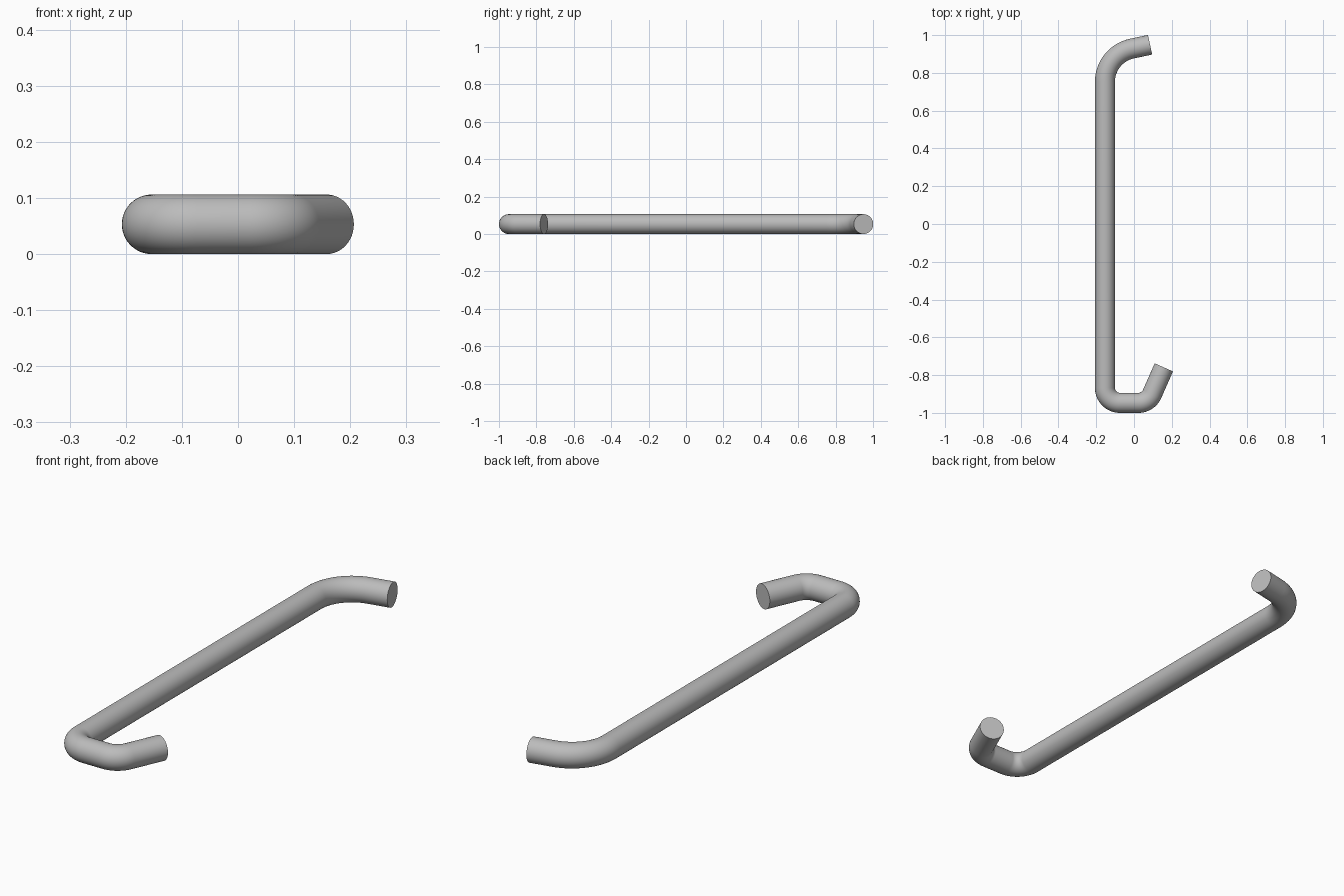
import bpy
import bmesh
from math import pi, cos, sin, tan
from mathutils import Vector, Matrix

cube = bpy.data.objects.get("Cube")
if cube:
    bpy.data.objects.remove(cube, do_unlink=True)

RADIUS = 0.053   # bar radius
SIDES = 48       # facets around the bar
STEPS = 16       # sections in each bend

# Corners of the bent bar seen from above: x, y, bend radius
CORNERS = [
    (0.085, 0.949, 0),
    (-0.154, 0.898, 0.18),
    (-0.154, -0.947, 0.08),
    (0.075, -0.947, 0.08),
    (0.158, -0.759, 0),
]


def rounded_path(corners):
    """Return (point, tangent) stations along a line with rounded corners."""
    pts = [Vector((x, y, RADIUS)) for x, y, _ in corners]
    stations = [(pts[0], (pts[1] - pts[0]).normalized())]
    for i in range(1, len(pts) - 1):
        d_in = (pts[i] - pts[i - 1]).normalized()
        d_out = (pts[i + 1] - pts[i]).normalized()
        bend = d_in.angle(d_out)
        turn = 1 if d_in.cross(d_out).z > 0 else -1
        r = corners[i][2]
        start = pts[i] - d_in * r * tan(bend / 2)
        to_start = Matrix.Rotation(-turn * pi / 2, 3, 'Z') @ d_in * r
        centre = start - to_start
        for k in range(STEPS + 1):
            rot = Matrix.Rotation(turn * bend * k / STEPS, 3, 'Z')
            stations.append((centre + rot @ to_start, rot @ d_in))
    stations.append((pts[-1], (pts[-1] - pts[-2]).normalized()))
    return stations


def sweep_bar(name, stations, material):
    """Sweep a round section along the stations and close both ends."""
    bm = bmesh.new()
    up = Vector((0, 0, 1))
    rings = []
    for point, tangent in stations:
        side = tangent.cross(up)
        angles = [2 * pi * k / SIDES for k in range(SIDES)]
        rings.append([bm.verts.new(point + RADIUS * (side * cos(a) + up * sin(a)))
                      for a in angles])
    for a, b in zip(rings, rings[1:]):
        for k in range(SIDES):
            n = (k + 1) % SIDES
            bm.faces.new((a[k], a[n], b[n], b[k]))
    bm.faces.new(rings[0])
    bm.faces.new(rings[-1])
    bmesh.ops.recalc_face_normals(bm, faces=bm.faces)
    mesh = bpy.data.meshes.new(name)
    bm.to_mesh(mesh)
    bm.free()
    mesh.materials.append(material)
    obj = bpy.data.objects.new(name, mesh)
    bpy.context.collection.objects.link(obj)
    return obj


# Plain grey metal
grey = bpy.data.materials.new("grey_metal")
grey.use_nodes = True
colour = (0.5, 0.5, 0.5, 1)
grey.diffuse_color = colour
grey.node_tree.nodes["Principled BSDF"].inputs["Base Color"].default_value = colour

# Hooked bar, smooth along its length with crisp cut ends
bar = sweep_bar("bent_bar", rounded_path(CORNERS), grey)
bpy.ops.object.select_all(action='DESELECT')
bar.select_set(True)
bpy.context.view_layer.objects.active = bar
bpy.ops.object.shade_smooth_by_angle(angle=pi / 6)
